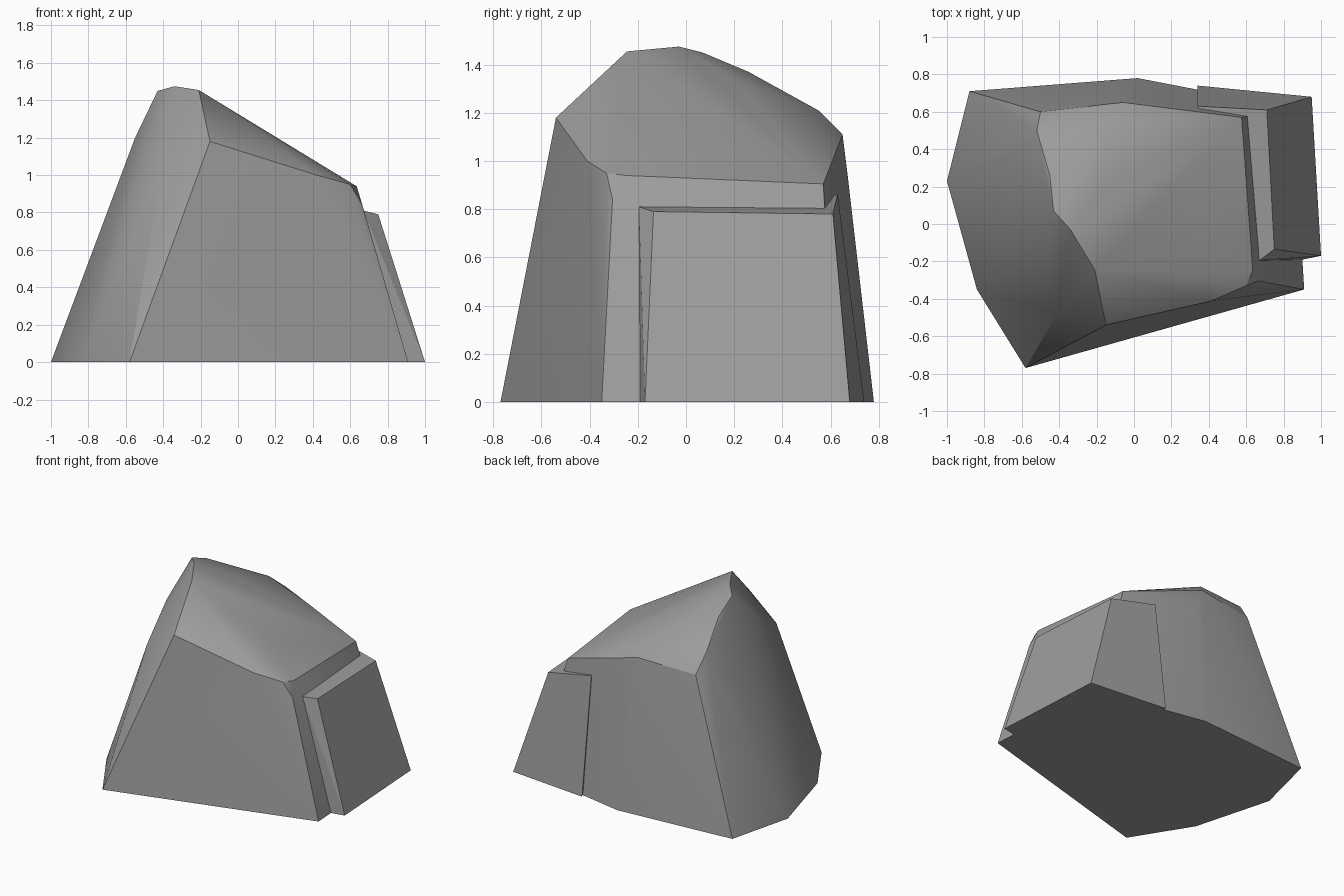
import bpy
import bmesh
import math

cube = bpy.data.objects.get("Cube")
if cube:
    bpy.data.objects.remove(cube, do_unlink=True)

# Single stone colour
stone = bpy.data.materials.new("stone_grey")
stone.use_nodes = True
colour = (0.34, 0.34, 0.34, 1.0)
stone.diffuse_color = colour
shader = next(n for n in stone.node_tree.nodes if n.type == "BSDF_PRINCIPLED")
shader.inputs["Base Color"].default_value = colour
shader.inputs["Roughness"].default_value = 0.9


def chiselled_block(name, footprint, corners):
    """Wrap a faceted stone around a ground outline and its upper corners."""
    bm = bmesh.new()
    for x, y in footprint:
        bm.verts.new((x, y, 0))
    for corner in corners:
        bm.verts.new(corner)
    hull = bmesh.ops.convex_hull(bm, input=bm.verts[:])
    spare = set(hull["geom_interior"]) | set(hull["geom_unused"])
    spare_verts = [g for g in spare if isinstance(g, bmesh.types.BMVert)]
    bmesh.ops.delete(bm, geom=spare_verts, context="VERTS")
    # Merge facets that lie almost in one plane
    bmesh.ops.dissolve_limit(bm, angle_limit=math.radians(2),
                             verts=bm.verts[:], edges=bm.edges[:])
    bmesh.ops.recalc_face_normals(bm, faces=bm.faces[:])
    mesh = bpy.data.meshes.new(name)
    bm.to_mesh(mesh)
    bm.free()
    mesh.materials.append(stone)
    block = bpy.data.objects.new(name, mesh)
    bpy.context.collection.objects.link(block)
    bpy.ops.object.select_all(action="DESELECT")
    block.select_set(True)
    bpy.context.view_layer.objects.active = block
    bpy.ops.object.shade_smooth_by_angle(angle=math.radians(25))
    return block


# Main boulder: broad foot, leaning sides and a ridge falling to the left
ground = [(-0.58, -0.77), (0.91, -0.35), (0.85, 0.62), (0.02, 0.78),
          (-0.88, 0.71), (-1.0, 0.23), (-0.84, -0.35)]
peak = [(-0.15, -0.54, 1.18), (-0.21, -0.245, 1.455), (-0.34, -0.03, 1.475),
        (-0.43, 0.07, 1.45), (-0.45, 0.26, 1.37)]
left_shoulder = [(0.06, -0.08, 1.28), (0.4, -0.08, 1.08), (0.42, -0.41, 1.0),
                 (0.6, -0.33, 0.95), (0.635, -0.25, 0.94),
                 (0.665, -0.305, 0.84), (0.575, 0.57, 0.905)]
back_slope = [(-0.15, 0.2, 1.33), (-0.13, 0.55, 1.21), (-0.06, 0.65, 1.11),
              (0.14, 0.6, 1.07), (0.0, 0.67, 0.95), (-0.5, 0.6, 1.08),
              (-0.52, 0.5, 1.22)]
right_flank = [(-0.41, -0.48, 1.03), (-0.47, -0.17, 1.22),
               (-0.55, 0.07, 1.2), (-0.6, 0.4, 1.05)]
chiselled_block("main_boulder", ground,
                peak + left_shoulder + back_slope + right_flank)

# Slab leaning on the boulder's left side and wrapping round its back
chiselled_block("side_slab",
                [(0.9, -0.19), (1.0, -0.17), (0.95, 0.68), (0.34, 0.74)],
                [(0.67, -0.195, 0.81), (0.75, -0.135, 0.79),
                 (0.71, 0.61, 0.78), (0.34, 0.63, 0.86)])
